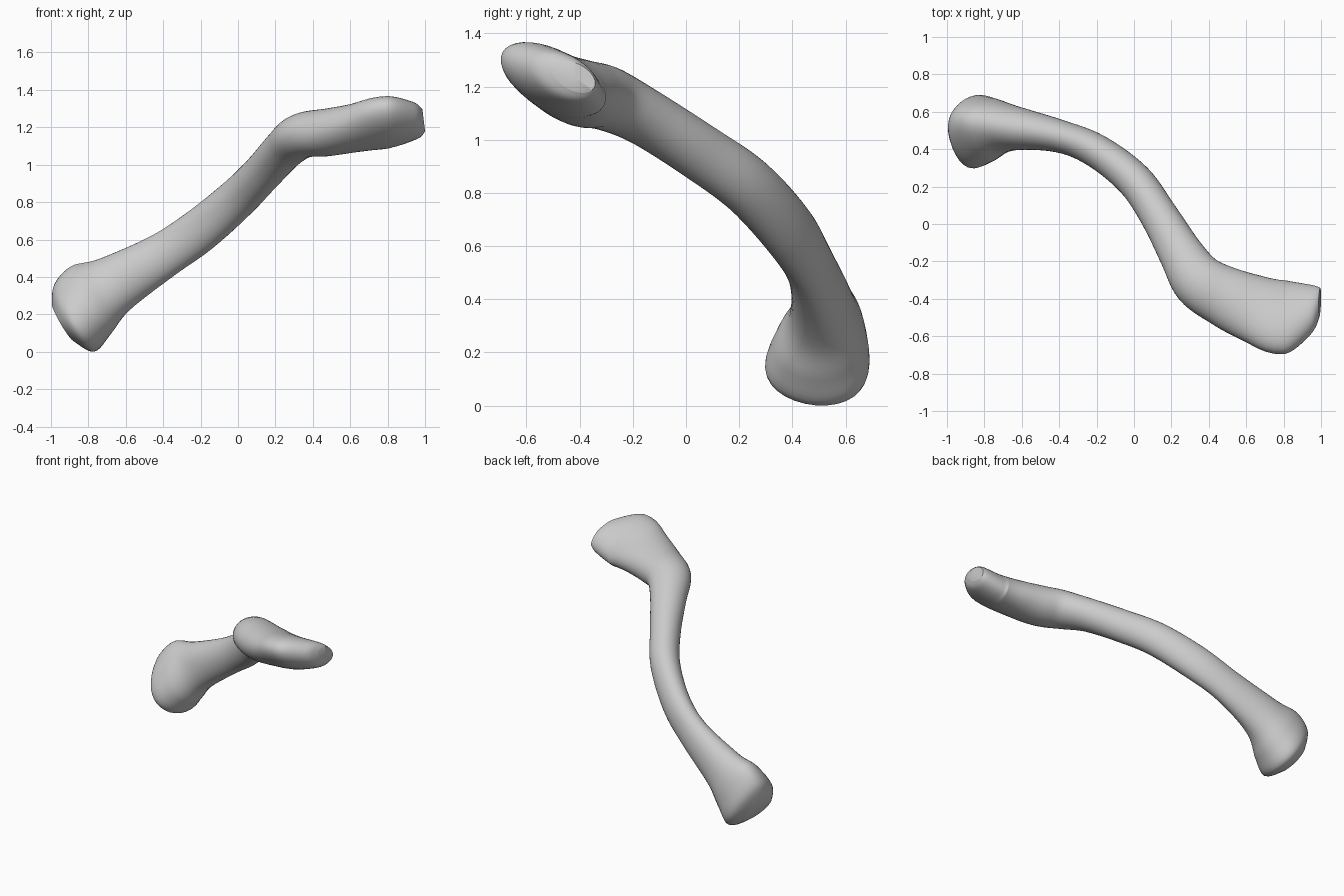
import bpy
import bmesh
from math import sin, cos, tau, radians
from mathutils import Vector

SIDES = 36      # points around each cross-section
STEPS = 6       # rings between neighbouring key sections
NECKS = (3, 12)  # key sections whose direction the two swollen ends keep

# Key sections from the heavy end to the flat end:
# centre x, y, z, half width, half height
SECTIONS = [
    (-.94, .505, .155, .11, .11),
    (-.88, .508, .182, .187, .21),
    (-.79, .513, .275, .168, .213),
    (-.66, .515, .36, .122, .16),
    (-.4, .47, .515, .088, .123),
    (-.2, .39, .652, .09, .12),
    (0, .235, .823, .097, .113),
    (.13, .05, .955, .101, .108),
    (.25, -.155, 1.085, .119, .108),
    (.345, -.3, 1.155, .146, .12),
    (.48, -.385, 1.173, .162, .126),
    (.65, -.455, 1.2, .188, .118),
    (.81, -.5, 1.23, .215, .108),
    (.95, -.458, 1.237, .142, .082),
    (.993, -.42, 1.237, .085, .05),
]
LAST = len(SECTIONS) - 1


def blend(a, b, c, d, t):
    """Smooth spline through b and c."""
    return [q + t * ((r - p) + t * ((2 * p - 5 * q + 4 * r - s)
            + t * (3 * (q - r) + s - p))) / 2
            for p, q, r, s in zip(a, b, c, d)]


def section_at(position):
    """Section at a fractional index along the bone."""
    i = min(int(position), LAST - 1)
    keys = [SECTIONS[min(max(i + k, 0), LAST)] for k in (-1, 0, 1, 2)]
    return blend(*keys, position - i)


def direction_at(position):
    """Direction of the shaft; each swollen end keeps that of its neck."""
    held = min(max(position, NECKS[0]), NECKS[1])
    ahead, behind = section_at(held + .5), section_at(held - .5)
    return (Vector(ahead[:3]) - Vector(behind[:3])).normalized()


def ramp(value, start, end):
    """Ease from nought to one between start and end."""
    t = min(max((value - start) / (end - start), 0), 1)
    return t * t * (3 - 2 * t)


def add_ring(bm, position):
    x, y, z, width, height = section_at(position)
    forward = direction_at(position)
    side = Vector((-forward.y, forward.x, 0)).normalized()
    up = forward.cross(side)
    # The flat end twists, the heavy end widens towards its underside
    heavy = ramp(x, -.55, -.88)
    turn = radians(-28 * ramp(x, .3, .85) - 14 * heavy)
    major = side * cos(turn) + up * sin(turn)
    minor = up * cos(turn) - side * sin(turn)
    verts = []
    for k in range(SIDES):
        angle = tau * k / SIDES
        reach = width * cos(angle) * (1 - .3 * heavy * sin(angle))
        verts.append(bm.verts.new(Vector((x, y, z)) + major * reach
                                  + minor * height * sin(angle)))
    return verts


def add_cap(bm, loop):
    """Close an end with a fan of triangles."""
    tip = bm.verts.new(sum((v.co for v in loop), Vector()) / SIDES)
    for k in range(SIDES):
        bm.faces.new((loop[k], loop[(k + 1) % SIDES], tip))


cube = bpy.data.objects.get("Cube")
if cube:
    bpy.data.objects.remove(cube, do_unlink=True)

# Loft the whole bone and close both ends
bm = bmesh.new()
rings = [add_ring(bm, n / STEPS) for n in range(LAST * STEPS + 1)]
for low, high in zip(rings, rings[1:]):
    for k in range(SIDES):
        n = (k + 1) % SIDES
        bm.faces.new((low[k], low[n], high[n], high[k]))
add_cap(bm, rings[0])
add_cap(bm, rings[-1])
bmesh.ops.recalc_face_normals(bm, faces=bm.faces)

mesh = bpy.data.meshes.new("collar_bone")
bm.to_mesh(mesh)
bm.free()
bone = bpy.data.objects.new("collar_bone", mesh)
bpy.context.collection.objects.link(bone)

# Plain grey surface
grey = bpy.data.materials.new("light_grey")
grey.use_nodes = True
colour = (.6, .6, .6, 1)
grey.diffuse_color = colour
grey.node_tree.nodes["Principled BSDF"].inputs["Base Color"].default_value = colour
mesh.materials.append(grey)

bpy.ops.object.select_all(action='DESELECT')
bone.select_set(True)
bpy.context.view_layer.objects.active = bone
bpy.ops.object.shade_smooth_by_angle(angle=radians(50))
